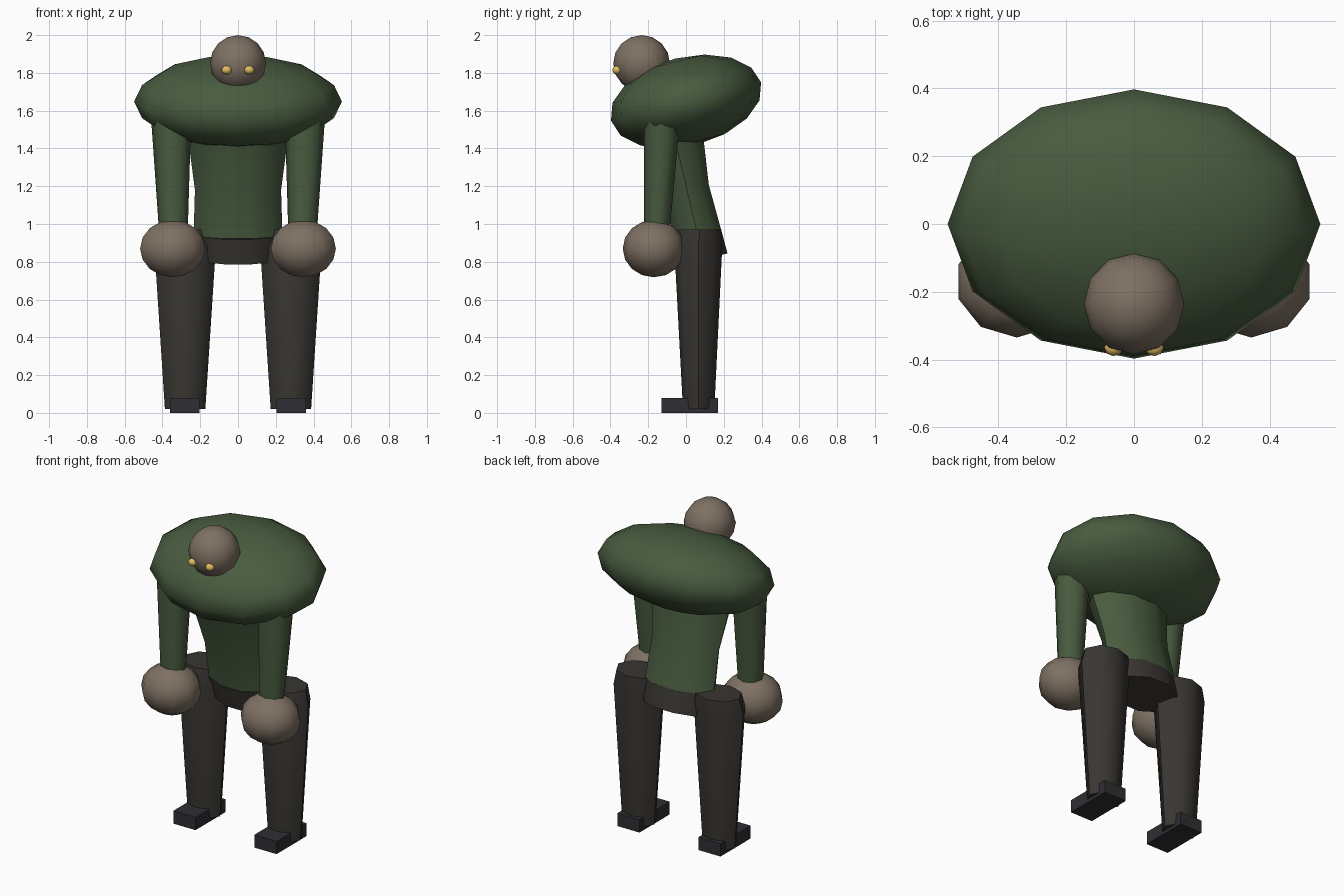
import bpy, bmesh
from math import sin, cos, pi, radians
from mathutils import Matrix

if "Cube" in bpy.data.objects:
    bpy.data.objects.remove(bpy.data.objects["Cube"])


def material(name, rgb):
    m = bpy.data.materials.new(name)
    m.diffuse_color = (*rgb, 1)
    m.use_nodes = True
    m.node_tree.nodes["Principled BSDF"].inputs["Base Color"].default_value = m.diffuse_color
    return m


GREEN = material("green_cloth", (0.065, 0.105, 0.05))
SKIN = material("skin", (0.21, 0.165, 0.125))
DARK = material("trousers_cloth", (0.04, 0.036, 0.031))
SHOE = material("shoe_leather", (0.028, 0.028, 0.034))
GOLD = material("eye_gold", (0.75, 0.5, 0.12))


def finish(name, bm, mat, angle):
    bmesh.ops.recalc_face_normals(bm, faces=bm.faces)
    me = bpy.data.meshes.new(name)
    bm.to_mesh(me)
    bm.free()
    me.materials.append(mat)
    ob = bpy.data.objects.new(name, me)
    bpy.context.collection.objects.link(ob)
    if angle:
        bpy.ops.object.select_all(action='DESELECT')
        ob.select_set(True)
        bpy.context.view_layer.objects.active = ob
        bpy.ops.object.shade_smooth_by_angle(angle=radians(angle))
    return ob


def ellipsoid(name, mat, loc, radii, segs, rings, tilt=0):
    bm = bmesh.new()
    m = Matrix.Translation(loc) @ Matrix.Rotation(tilt, 4, 'X') @ Matrix.Diagonal((*radii, 1))
    bmesh.ops.create_uvsphere(bm, u_segments=segs, v_segments=rings, radius=1, matrix=m)
    return finish(name, bm, mat, 75)


def loft(name, mat, rings, segs):
    """Rings are (x, y, z, x radius, y radius, tilt), bottom to top."""
    bm = bmesh.new()
    loops = []
    for x, y, z, rx, ry, t in rings:
        loop = []
        for i in range(segs):
            a = 2 * pi * i / segs
            d = ry * sin(a)
            loop.append(bm.verts.new((x + rx * cos(a), y + d * cos(t), z + d * sin(t))))
        loops.append(loop)
    for lo, hi in zip(loops, loops[1:]):
        for i in range(segs):
            j = (i + 1) % segs
            bm.faces.new((lo[i], lo[j], hi[j], hi[i]))
    bm.faces.new(loops[0][::-1])
    bm.faces.new(loops[-1])
    return finish(name, bm, mat, 50)


def box(name, mat, loc, size):
    bm = bmesh.new()
    bmesh.ops.create_cube(bm, size=1, matrix=Matrix.Translation(loc) @ Matrix.Diagonal((*size, 1)))
    return finish(name, bm, mat, 0)


# Hunched shoulders, head, bent torso and pelvis
ellipsoid("shoulders", GREEN, (0, 0, 1.648), (0.55, 0.41, 0.235), 12, 8, 0.25)
ellipsoid("head", SKIN, (0, -0.235, 1.85), (0.148, 0.15, 0.15), 12, 8)
loft("torso", GREEN, [(0, 0.06, 0.945, 0.235, 0.135, 0.18),
                      (0, 0.005, 1.18, 0.228, 0.125, 0.24),
                      (0, -0.06, 1.46, 0.265, 0.16, 0.24)], 10)
loft("pelvis", DARK, [(0, 0.09, 0.815, 0.22, 0.14, 0.22),
                      (0, 0.058, 0.945, 0.242, 0.137, 0.2)], 10)

# Paired parts
for side, s in (("left", 1), ("right", -1)):
    ellipsoid(f"{side}_eye", GOLD, (s * 0.06, -0.365, 1.815), (0.028, 0.025, 0.023), 8, 6)
    loft(f"{side}_arm", GREEN, [(s * 0.342, -0.155, 0.96, 0.076, 0.068, 0),
                                (s * 0.355, -0.125, 1.6, 0.108, 0.098, 0)], 8)
    ellipsoid(f"{side}_hand", SKIN, (s * 0.346, -0.17, 0.87), (0.181, 0.165, 0.152), 10, 8)
    loft(f"{side}_leg", DARK, [(s * 0.28, 0.067, 0.02, 0.107, 0.083, 0),
                               (s * 0.28, 0.065, 0.88, 0.163, 0.127, 0),
                               (s * 0.275, 0.072, 0.97, 0.145, 0.115, 0)], 8)
    box(f"{side}_shoe", SHOE, (s * 0.282, 0.02, 0.04), (0.155, 0.3, 0.08))
